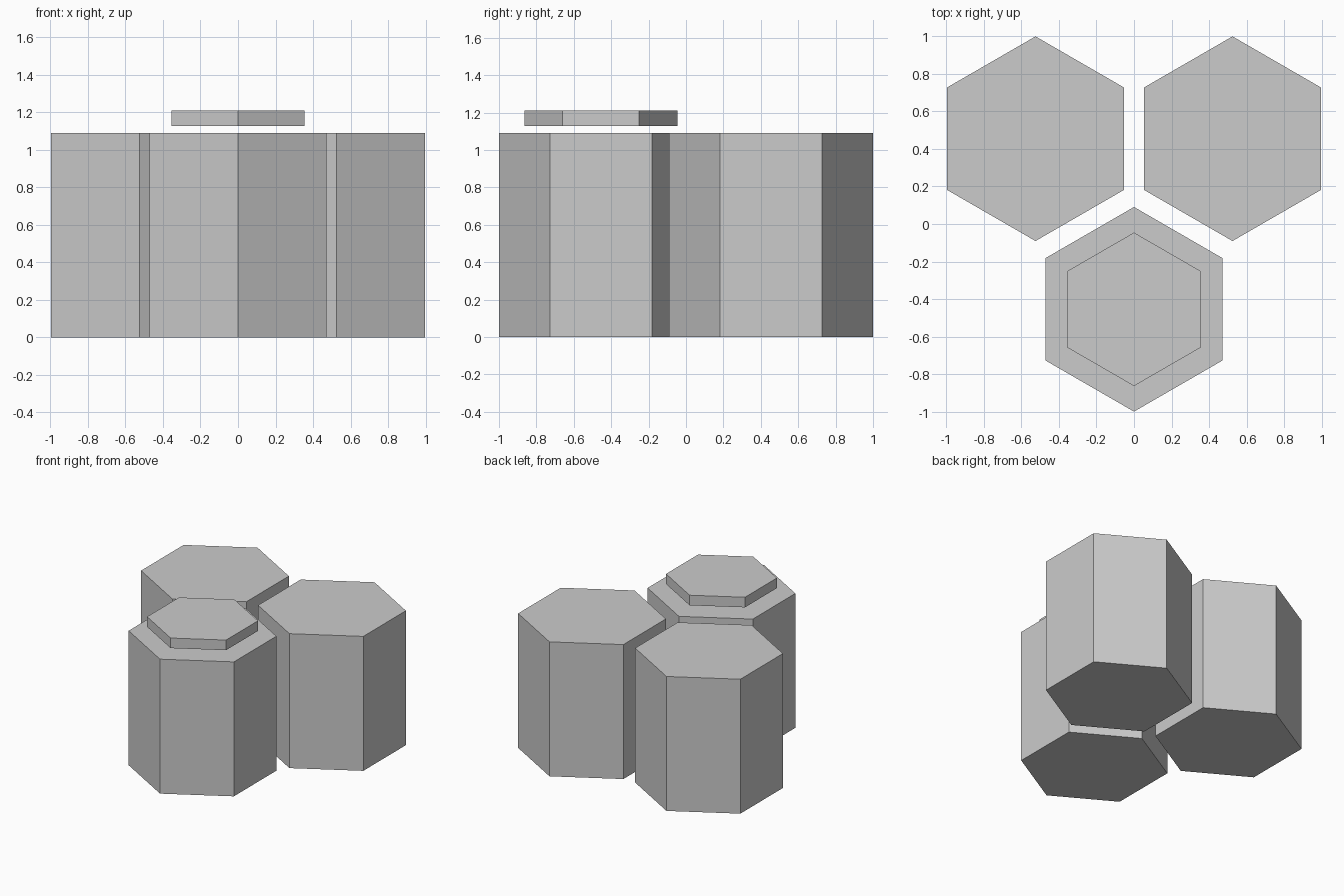
import bpy
import math

if "Cube" in bpy.data.objects:
    bpy.data.objects.remove(bpy.data.objects["Cube"])

R = 0.5453        # hexagon corner radius
HEIGHT = 1.0906   # column height
PITCH = 1.05      # spacing between column centres
ROW = PITCH * math.sqrt(3) / 4


def hex_prism(name, x, y, z0, radius, height):
    # Six-sided prism with corners pointing along +y and -y
    bpy.ops.mesh.primitive_cylinder_add(
        vertices=6, radius=radius, depth=height, location=(x, y, z0 + height / 2))
    obj = bpy.context.object
    obj.name = name
    return obj


# Three hexagonal columns in a honeycomb triangle
for name, x, y in (("front_column", 0, -ROW),
                   ("back_left_column", -PITCH / 2, ROW),
                   ("back_right_column", PITCH / 2, ROW)):
    hex_prism(name, x, y, 0, R, HEIGHT)

# Thin plate hovering just above the front column
hex_prism("top_plate", 0, -ROW, 1.128, R * 0.75, 0.082)
